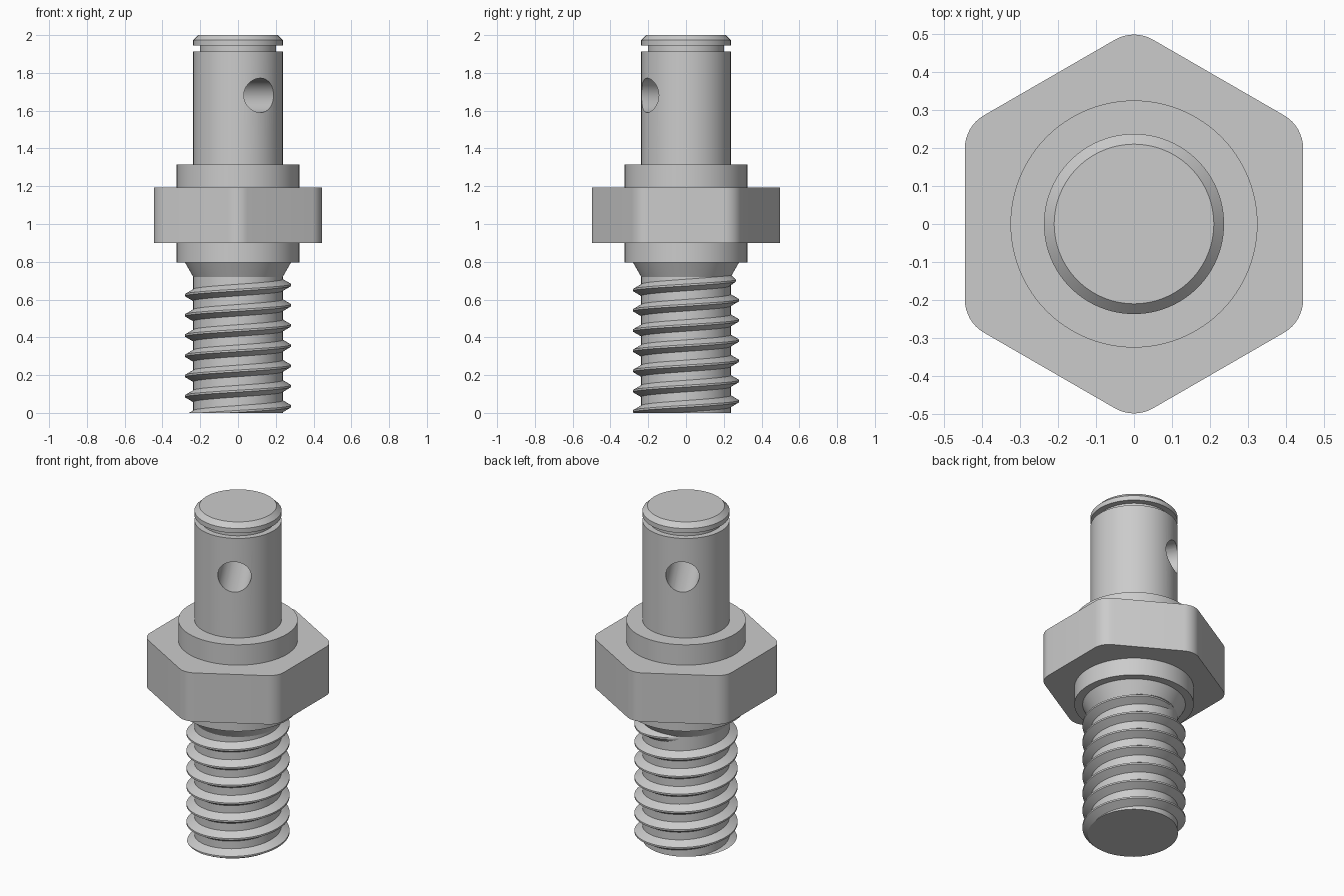
import bpy, bmesh
from math import sin, cos, pi, radians
from mathutils import Matrix

if "Cube" in bpy.data.objects:
    bpy.data.objects.remove(bpy.data.objects["Cube"])


def finish(bm, name):
    bmesh.ops.recalc_face_normals(bm, faces=bm.faces[:])
    me = bpy.data.meshes.new(name)
    bm.to_mesh(me)
    bm.free()
    ob = bpy.data.objects.new(name, me)
    bpy.context.collection.objects.link(ob)
    return ob


def loft(rings, name):
    """Join closed rings of points and cap both ends."""
    bm = bmesh.new()
    vs = [[bm.verts.new(p) for p in ring] for ring in rings]
    n = len(vs[0])
    for a, b in zip(vs, vs[1:]):
        for i in range(n):
            j = (i + 1) % n
            bm.faces.new((a[i], a[j], b[j], b[i]))
    bm.faces.new(vs[0][::-1])
    bm.faces.new(vs[-1])
    return bm if name is None else finish(bm, name)


def combine(target, tool, operation):
    mod = target.modifiers.new(operation, 'BOOLEAN')
    mod.object = tool
    mod.operation = operation
    mod.solver = 'EXACT'
    bpy.context.view_layer.objects.active = target
    bpy.ops.object.modifier_apply(modifier=mod.name)
    bpy.data.objects.remove(tool, do_unlink=True)


def smooth(ob):
    bpy.ops.object.select_all(action='DESELECT')
    ob.select_set(True)
    bpy.context.view_layer.objects.active = ob
    bpy.ops.object.shade_smooth_by_angle(angle=radians(25))


# Turned body: threaded core, flared neck, collar, pin with groove and chamfer
SEG = 96
profile = [(0.237, 0), (0.237, 0.72), (0.28, 0.795), (0.325, 0.795),
           (0.325, 1.315), (0.237, 1.315), (0.237, 1.913), (0.202, 1.913),
           (0.202, 1.945), (0.237, 1.945), (0.237, 1.973), (0.21, 2.0)]
body = loft([[(r * cos(2 * pi * i / SEG), r * sin(2 * pi * i / SEG), z)
              for i in range(SEG)] for r, z in profile], "stud_body")

# Hex flange with rounded corners
APOTHEM, FILLET, ARC = 0.445, 0.1, 8
centre = (APOTHEM - FILLET) / cos(pi / 6)
outline = []
for k in range(6):
    a = radians(30 + 60 * k)
    for i in range(ARC + 1):
        b = a + radians(-30 + 60 * i / ARC)
        outline.append((centre * cos(a) + FILLET * cos(b),
                        centre * sin(a) + FILLET * sin(b)))
hexagon = loft([[(x, y, z) for x, y in outline] for z in (0.9, 1.193)], "hex_flange")
combine(body, hexagon, 'UNION')

# Cross hole through the pin
bm = bmesh.new()
bmesh.ops.create_cone(bm, cap_ends=True, segments=48, radius1=0.091, radius2=0.091,
                      depth=1.0, matrix=Matrix.Translation((0, 0, 1.681))
                      @ Matrix.Rotation(radians(30), 4, 'Z')
                      @ Matrix.Rotation(radians(90), 4, 'X'))
hole = finish(bm, "hole_cutter")
hole.hide_render = True
combine(body, hole, 'DIFFERENCE')
smooth(body)

# Helical thread ridge, fading out at the top and cut flat at the base
PITCH, STEP = 0.107, radians(5)
start, end = radians(-270), 12 * pi + radians(115)
steps = round((end - start) / STEP)
sections = []
for s in range(steps + 1):
    t = start + s * STEP
    fade = min(1, (end - t) / radians(50))
    crest = 0.238 + 0.043 * max(0, fade)
    z = 0.035 + PITCH * t / (2 * pi)
    sections.append([(r * cos(t), r * sin(t), z + dz) for r, dz in
                     ((0.228, -0.036), (crest, -0.005), (crest, 0.005), (0.228, 0.036))])
bm = loft(sections, None)
cut = bmesh.ops.bisect_plane(bm, geom=bm.verts[:] + bm.edges[:] + bm.faces[:],
                             plane_co=(0, 0, 0), plane_no=(0, 0, 1), clear_inner=True)
bmesh.ops.holes_fill(bm, edges=[e for e in bm.edges if e.is_boundary], sides=0)
thread = finish(bm, "thread_ridge")
smooth(thread)
